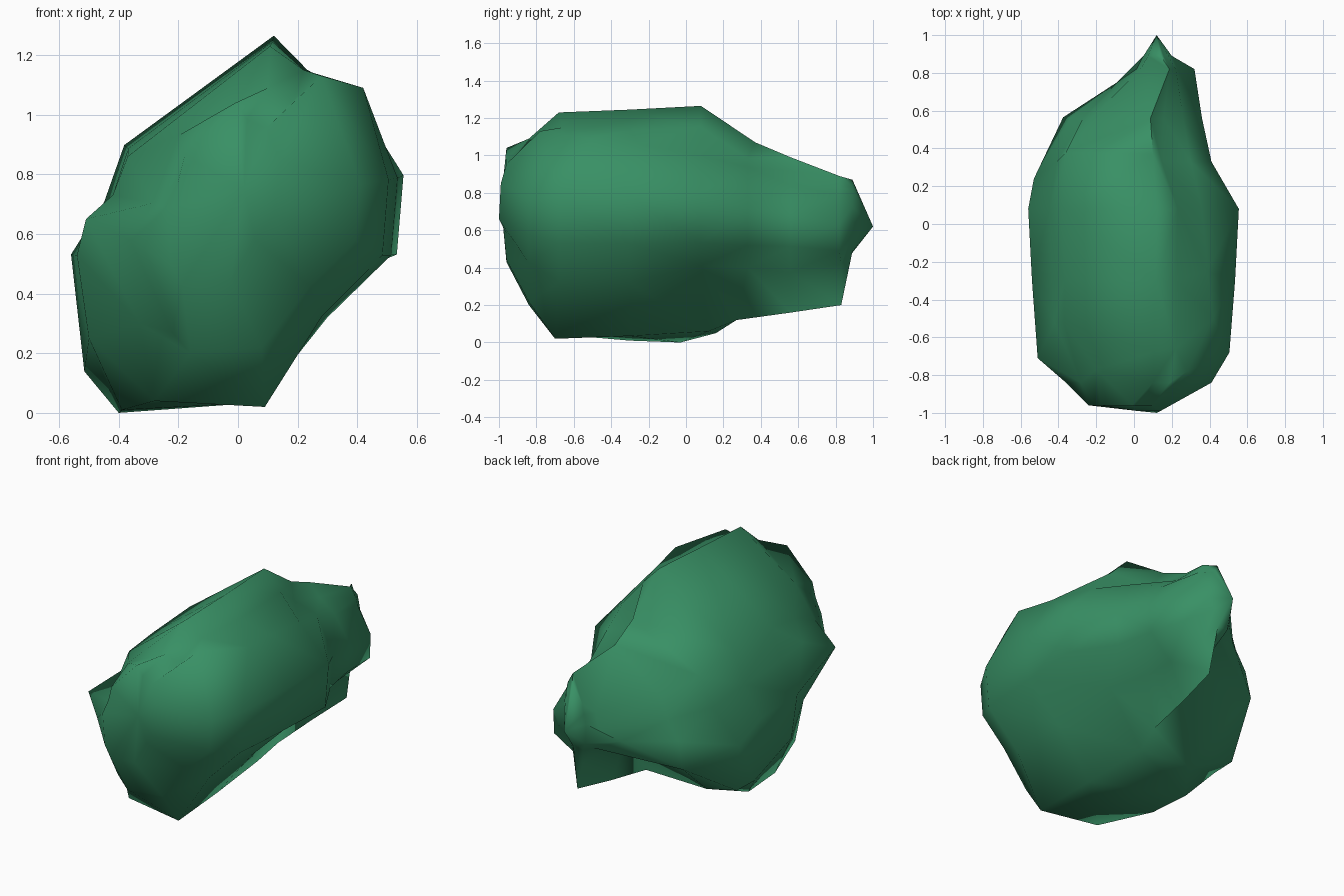
import bpy
import bmesh
import math

default_cube = bpy.data.objects.get("Cube")
if default_cube:
    bpy.data.objects.remove(default_cube, do_unlink=True)

# Tilted cross-section of the stone, as fractions of its bounding box.
# Corners run anticlockwise, seen from the front, from the lower left.
SECTION = {
    "low_left": (.14, 0), "low_right": (.57, .02), "undercut": (.78, .25),
    "right_edge": (.98, .42), "right": (1, .63), "upper_right": (.88, .86),
    "ridge_foot": (.71, .91), "ridge": (.61, 1), "shoulder": (.16, .71),
    "hollow": (.1, .56), "left": (0, .42), "left_edge": (.04, .11),
}

# Stations from front to back: y, left edge, right edge, bottom, top
STATIONS = {
    "nose": (-.96, -.24, .14, .43, 1.04),
    "brow": (-.84, -.36, .41, .20, 1.10),
    "front": (-.68, -.515, .505, .02, 1.23),
    "waist": (-.30, -.54, .535, .01, 1.245),
    "middle": (.08, -.56, .555, 0, 1.265),
    "rear": (.33, -.50, .41, .12, 1.07),
    "neck": (.56, -.34, .36, .17, .99),
    "tail": (.82, -.02, .32, .20, .89),
    "tail_end": (.89, .05, .20, .48, .87),
}
NOSE_TIP = (.02, -.99, .75)
TAIL_TIP = (.12, 1, .62)

# Corners that are chipped or pulled away from the regular section
CHIPS = {
    "nose": {"right_edge": (.12, -1, .66), "right": (.14, -.99, .85)},
    "brow": {"low_left": (-.16, -.84, .20), "left_edge": (-.22, -.84, .27),
             "upper_right": (.28, -.78, 1.13), "ridge_foot": (.19, -.84, 1.05),
             "ridge": (.10, -.84, 1.09), "shoulder": (-.20, -.77, .93)},
    "front": {"low_left": (-.28, -.65, .04), "low_right": (.09, -.70, .02),
              "upper_right": (.42, -.50, 1.09), "ridge_foot": (.22, -.66, 1.15),
              "shoulder": (-.37, -.52, .86), "hollow": (-.42, -.52, .73),
              "left": (-.51, -.71, .65), "left_edge": (-.33, -.66, .30)},
    "waist": {"upper_right": (.39, -.25, 1.06), "left_edge": (-.50, -.30, .25)},
    "middle": {"low_left": (-.40, -.03, 0), "low_right": (.05, .12, .06),
               "undercut": (.24, .08, .41), "upper_right": (.36, .08, 1)},
    "rear": {"low_left": (-.25, .16, .05), "low_right": (.08, .27, .12),
             "undercut": (.18, .33, .40), "ridge": (.10, .37, 1.07),
             "shoulder": (-.36, .38, .85), "left": (-.53, .24, .42),
             "left_edge": (-.51, .24, .14)},
    # Fin hanging under the tail, with a groove on its left
    "neck": {"low_left": (.03, .54, .42), "low_right": (.11, .56, .16),
             "upper_right": (.26, .56, .84), "left_edge": (-.375, .565, .355)},
    "tail": {"low_left": (.12, .82, .36), "low_right": (.15, .83, .20),
             "undercut": (.18, .83, .42), "upper_right": (.23, .82, .79),
             "left": (-.09, .75, .52), "left_edge": (.06, .80, .46)},
}


def make_material(name, colour):
    material = bpy.data.materials.new(name)
    material.use_nodes = True
    material.diffuse_color = colour
    shader = material.node_tree.nodes["Principled BSDF"]
    shader.inputs["Base Color"].default_value = colour
    shader.inputs["Roughness"].default_value = .8
    return material


def add_ring(bm, name, station):
    y, left, right, bottom, top = station
    chips = CHIPS.get(name, {})
    ring = []
    for corner, (u, v) in SECTION.items():
        regular = (left + u * (right - left), y, bottom + v * (top - bottom))
        ring.append(bm.verts.new(chips.get(corner, regular)))
    return ring


def neighbours(ring):
    return zip(ring, ring[1:] + ring[:1])


# Skin the rings and close both ends with a fan
bm = bmesh.new()
rings = [add_ring(bm, name, station) for name, station in STATIONS.items()]
for near, far in zip(rings, rings[1:]):
    for (a, b), (d, c) in zip(neighbours(near), neighbours(far)):
        bm.faces.new((a, b, c, d))
for ring, tip in ((rings[0], NOSE_TIP), (rings[-1], TAIL_TIP)):
    point = bm.verts.new(tip)
    for a, b in neighbours(ring):
        bm.faces.new((a, b, point))
bmesh.ops.triangulate(bm, faces=bm.faces[:])
bmesh.ops.recalc_face_normals(bm, faces=bm.faces[:])

mesh = bpy.data.meshes.new("stone")
bm.to_mesh(mesh)
bm.free()
stone = bpy.data.objects.new("stone", mesh)
bpy.context.collection.objects.link(stone)
mesh.materials.append(make_material("deep green", (.04, .28, .13, 1)))

# Soft shading that keeps only the sharpest breaks
bpy.ops.object.select_all(action='DESELECT')
stone.select_set(True)
bpy.context.view_layer.objects.active = stone
bpy.ops.object.shade_smooth_by_angle(angle=math.radians(80))
